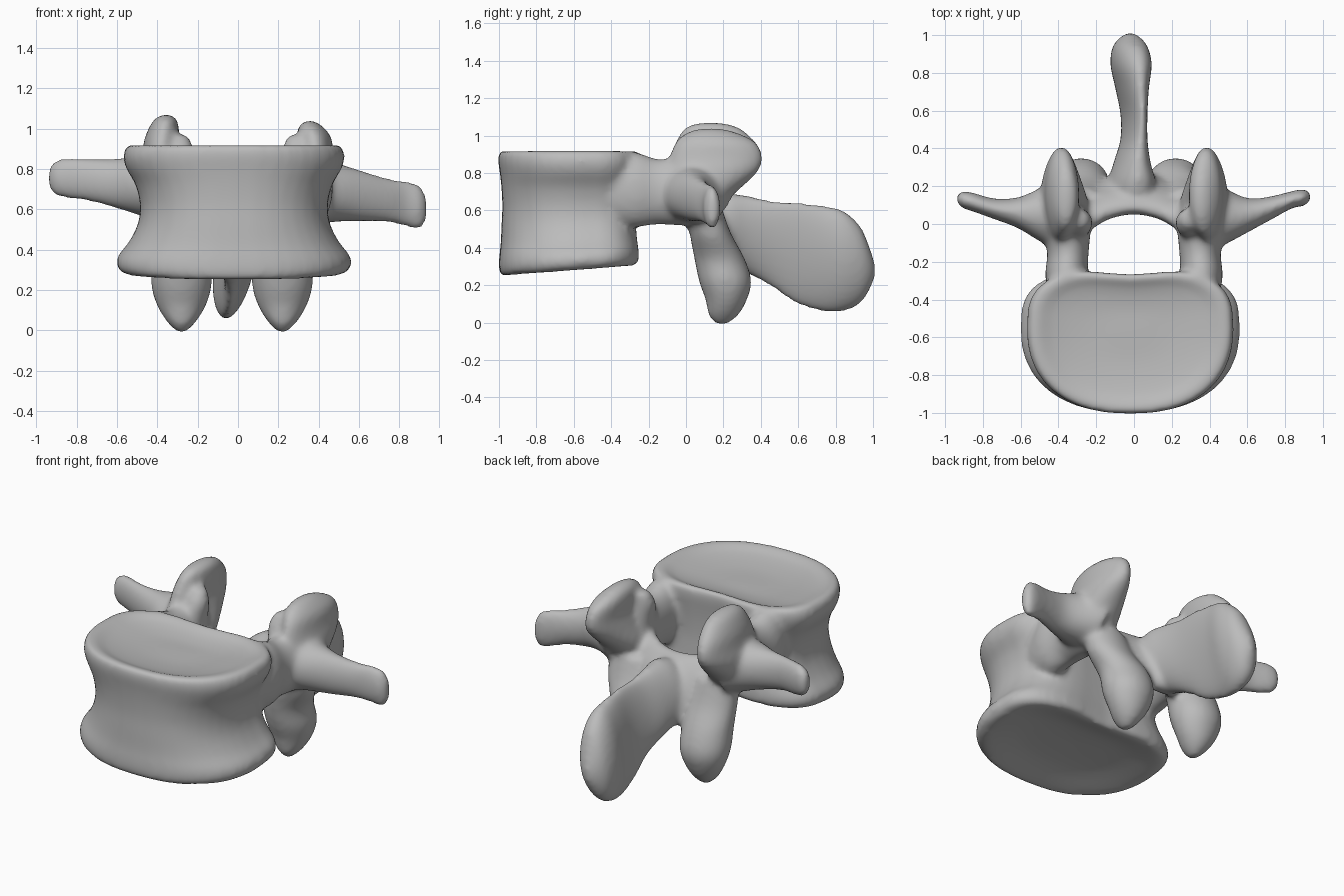
import bpy, bmesh, math
from mathutils import Vector

cube = bpy.data.objects.get("Cube")
if cube:
    bpy.data.objects.remove(cube)

bm = bmesh.new()
N = 40


def skin(rings):
    """Bridge closed rings of points and cap both ends."""
    rows = [[bm.verts.new(p) for p in ring] for ring in rings]
    for r0, r1 in zip(rows, rows[1:]):
        for i in range(N):
            j = (i + 1) % N
            bm.faces.new((r0[i], r0[j], r1[j], r1[i]))
    bm.faces.new(rows[0][::-1])
    bm.faces.new(rows[-1])


def smooth_rows(rows, steps=5):
    """Catmull-Rom interpolation of section values."""
    rows = [Vector(r) for r in rows]
    out = []
    for i in range(len(rows) - 1):
        a, b, c = rows[max(i - 1, 0)], rows[i], rows[i + 1]
        d = rows[min(i + 2, len(rows) - 1)]
        for k in range(steps):
            t = k / steps
            out.append(0.5 * (2 * b + (c - a) * t + (2 * a - 5 * b + 4 * c - d) * t * t
                              + (3 * b - a - 3 * c + d) * t ** 3))
    return out + [rows[-1]]


def loft(sections, u, v, side=1):
    """Elliptical loft; a section is centre x, y, z and radii along u and v."""
    u, v = Vector(u), Vector(v)
    rings = []
    for x, y, z, a, b in smooth_rows(sections):
        ring = []
        for i in range(N):
            t = math.tau * i / N
            p = Vector((x, y, z)) + u * max(a, .01) * math.cos(t) + v * max(b, .01) * math.sin(t)
            ring.append((p.x * side, p.y, p.z))
        rings.append(ring)
    skin(rings)


def power(c, e):
    return math.copysign(abs(c) ** e, c)


def body_ring(z, sx, sy):
    """Kidney outline with a flat, slightly hollow back."""
    ring = []
    for i in range(N):
        c, s = math.cos(math.tau * i / N), math.sin(math.tau * i / N)
        x = 0.56 * sx * power(c, 0.85)
        if s > 0:
            y = 0.34 * sy * power(s, 0.6) - 0.05 * sy * s * math.exp(-(x / 0.25) ** 2)
        else:
            y = 0.44 * sy * power(s, 0.9)
        rise = 0.06 * (y + 0.44) / 0.78 * max(0, (0.6 - z) / 0.35)
        ring.append((x - 0.02, y - 0.56, z + rise))
    return ring


# Vertebral body: waisted drum with dished end plates
body = [(.30, .03, .03), (.29, .5, .5), (.255, .85, .86), (.25, .96, .96), (.28, 1.03, 1),
        (.34, 1.03, 1), (.42, .93, .98), (.52, .85, .97), (.62, .83, .96), (.72, .87, .97),
        (.80, .95, .99), (.86, .98, 1.01), (.91, .95, 1), (.92, .88, .93),
        (.89, .7, .75), (.87, .4, .4), (.87, .03, .03)]
skin([body_ring(*row) for row in smooth_rows(body, 4)])

X, Y, Z = (1, 0, 0), (0, 1, 0), (0, 0, 1)
for side in (-1, 1):
    right = side < 0
    # Pedicle
    loft([(.36, -.42, .70, .08, .16), (.36, -.28, .71, .11, .20), (.35, -.15, .70, .11, .175),
          (.36, 0, .70, .13, .18), (.36, .12, .70, .10, .14)], X, Z, side)
    # Superior articular process with a medial lip
    top = .02 if right else -.01
    loft([(.36, .04, .56, .10, .10), (.37, .08, .68, .13, .17), (.385, .14, .80, .11, .24),
          (.385, .16, .88, .09, .25), (.375, .16, .96, .085, .22),
          (.36, .14, 1.02 + top, .06, .15), (.355, .13, 1.05 + top, .02, .06)], X, Y, side)
    loft([(.30, .0, .62, .06, .08), (.30, .0, .78, .07, .09), (.29, .01, .90, .07, .07),
          (.29, .03, .97, .04, .04)], X, Y, side)
    # Transverse process
    if right:
        arm = [(.40, .05, .70, .20, .16), (.52, .05, .72, .13, .14), (.62, .06, .73, .08, .12),
               (.74, .08, .745, .055, .105), (.85, .115, .755, .05, .10),
               (.91, .13, .755, .045, .085), (.94, .135, .755, .02, .04)]
    else:
        arm = [(.40, .05, .69, .20, .16), (.52, .04, .68, .13, .14), (.62, .05, .665, .085, .125),
               (.74, .09, .645, .06, .11), (.84, .13, .625, .045, .115),
               (.90, .14, .61, .045, .11), (.935, .145, .60, .02, .06)]
    loft(arm, Y, Z, side)
    # Inferior articular process
    cx = .28 if right else .22
    loft([(.30, .10, .62, .13, .09), (.28, .13, .48, .15, .11), (cx, .18, .34, .15, .135),
          (cx, .21, .22, .15, .14), (cx, .215, .12, .12, .11), (cx, .20, .04, .07, .08),
          (cx, .19, -.01, .02, .03)], X, Y, side)

# Laminae arching behind the canal
half = [(.34, .05, .60, .10, .15), (.24, .08, .55, .09, .18), (.13, .14, .51, .085, .19)]
arch = [(-x, y, z, a, b) for x, y, z, a, b in half] + [(0, .17, .49, .09, .20)] + half[::-1]
loft(arch, Y, (0, -.4, 1))

# Spinous process: thin plate leaning sideways, swollen at the tip
loft([(-.01, .12, .53, .10, .13), (-.01, .22, .50, .12, .19), (-.01, .33, .47, .09, .21),
      (0, .45, .425, .06, .23), (0, .58, .375, .055, .27), (-.01, .72, .345, .075, .285),
      (-.015, .84, .33, .10, .27), (-.02, .93, .31, .09, .21), (-.02, .98, .29, .06, .12),
      (-.02, 1.01, .28, .02, .04)], X, (.17, 0, 1))

bmesh.ops.recalc_face_normals(bm, faces=bm.faces)
mesh = bpy.data.meshes.new("vertebra")
bm.to_mesh(mesh)
bm.free()
bone = bpy.data.objects.new("vertebra", mesh)
bpy.context.scene.collection.objects.link(bone)

# Fuse the parts into one smooth bone
remesh = bone.modifiers.new("fuse", "REMESH")
remesh.mode = "VOXEL"
remesh.voxel_size = 0.016
remesh.use_smooth_shade = True
blend = bone.modifiers.new("blend", "SMOOTH")
blend.factor = 0.5
blend.iterations = 14

grey = bpy.data.materials.new("bone grey")
grey.use_nodes = True
colour = (0.5, 0.5, 0.5, 1)
grey.diffuse_color = colour
grey.node_tree.nodes["Principled BSDF"].inputs["Base Color"].default_value = colour
mesh.materials.append(grey)
